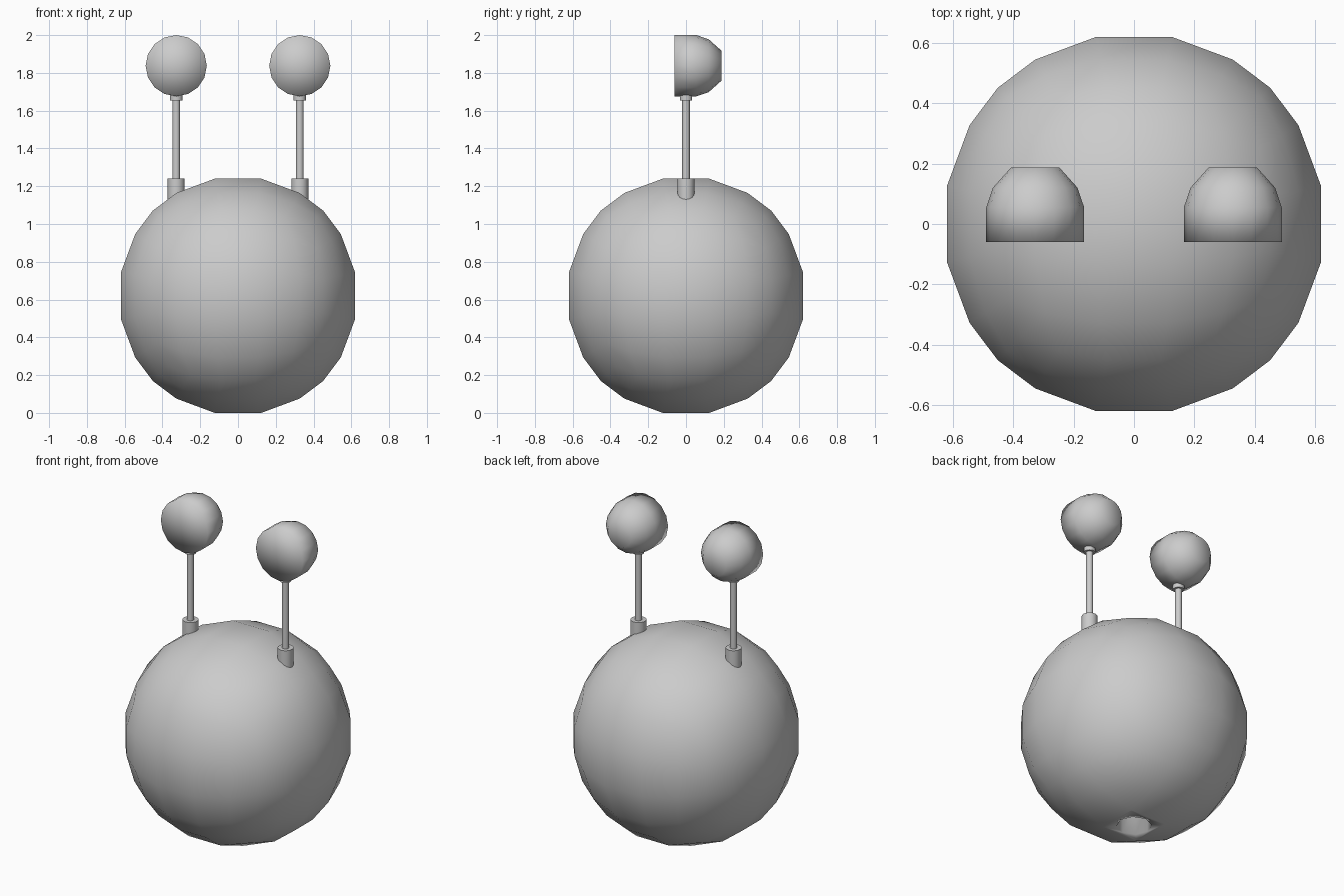
import bpy, bmesh
from math import pi
from mathutils import Matrix, Vector

if "Cube" in bpy.data.objects:
    bpy.data.objects.remove(bpy.data.objects["Cube"])


def finish(bm, name, smooth=True):
    bmesh.ops.recalc_face_normals(bm, faces=bm.faces)
    for f in bm.faces:
        f.smooth = smooth
    mesh = bpy.data.meshes.new(name)
    bm.to_mesh(mesh)
    bm.free()
    ob = bpy.data.objects.new(name, mesh)
    bpy.context.collection.objects.link(ob)
    return ob


def lathe(name, profile, sides, matrix):
    """Spin a (radius, height) profile around z, then place it."""
    bm = bmesh.new()
    verts = [bm.verts.new((r, 0, h)) for r, h in profile]
    edges = [bm.edges.new(p) for p in zip(verts, verts[1:])]
    bmesh.ops.spin(bm, geom=verts + edges, cent=(0, 0, 0), axis=(0, 0, 1),
                   angle=2 * pi, steps=sides)
    bmesh.ops.remove_doubles(bm, verts=bm.verts, dist=1e-4)
    bmesh.ops.transform(bm, matrix=matrix, verts=bm.verts)
    return finish(bm, name)


def smooth_by_angle(ob, angle):
    bpy.ops.object.select_all(action='DESELECT')
    ob.select_set(True)
    bpy.context.view_layer.objects.active = ob
    bpy.ops.object.shade_smooth_by_angle(angle=angle)


# Body: cube with 5 x 5 faces per side, rounded to a ball
R, CZ = 0.644, 0.62
bm = bmesh.new()
bmesh.ops.create_cube(bm, size=2)
bmesh.ops.subdivide_edges(bm, edges=bm.edges[:], cuts=4, use_grid_fill=True)
for v in bm.verts:
    v.co = v.co.normalized() * R + Vector((0, 0, CZ))

# Eight-sided socket sunk into the bottom face
bm.faces.ensure_lookup_table()
bottom = min(bm.faces, key=lambda f: f.calc_center_median().z)
bmesh.ops.inset_region(bm, faces=[bottom], thickness=0.03)
for e in list(bottom.edges):
    bmesh.utils.edge_split(e, e.verts[0], 0.5)
for v in bottom.verts:
    d = Vector((v.co.x, v.co.y, 0)).normalized() * 0.1
    v.co.x, v.co.y = d.x, d.y
ext = bmesh.ops.extrude_face_region(bm, geom=[bottom])
bmesh.ops.translate(bm, vec=(0, 0, 0.2),
                    verts=[g for g in ext['geom'] if isinstance(g, bmesh.types.BMVert)])
if bottom.is_valid:
    bmesh.ops.delete(bm, geom=[bottom], context='FACES_ONLY')
finish(bm, "body")

# Stalk profile: base cup, thin rod, collar
STALK = [(0, 1.08), (0.045, 1.08), (0.045, 1.24), (0.02, 1.24), (0.02, 1.655),
         (0.033, 1.655), (0.033, 1.70), (0, 1.70)]
# Eye profile: flat front, short straight rim, rounded back with flat cap
EYE = [(0, -0.06), (0.162, -0.06), (0.162, 0.055), (0.14, 0.12), (0.08, 0.187), (0, 0.187)]

for side, x in (("left", -0.327), ("right", 0.327)):
    stalk = lathe(side + "_stalk", STALK, 16, Matrix.Translation((x, 0, 0)))
    smooth_by_angle(stalk, pi / 6)
    lathe(side + "_eye", EYE, 16,
          Matrix.Translation((x, 0, 1.838)) @ Matrix.Rotation(-pi / 2, 4, 'X'))
